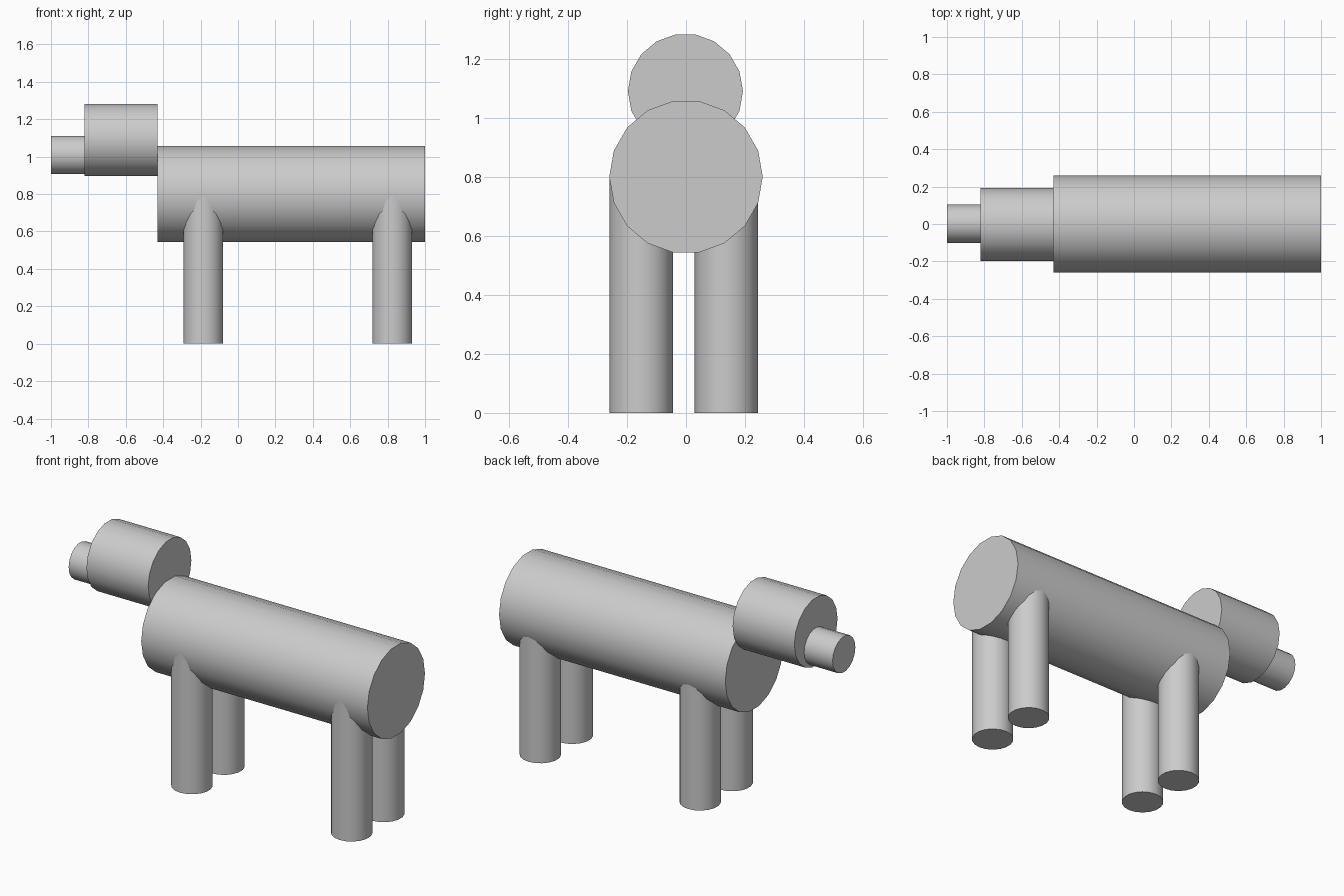
import bpy
from math import pi, radians

if "Cube" in bpy.data.objects:
    bpy.data.objects.remove(bpy.data.objects["Cube"])


def cylinder(name, radius, start, end, axis):
    """18-sided capped cylinder between two points along x or z."""
    mid = [(a + b) / 2 for a, b in zip(start, end)]
    depth = sum(abs(b - a) for a, b in zip(start, end))
    rotation = (0, pi / 2, 0) if axis == "x" else (0, 0, 0)
    bpy.ops.mesh.primitive_cylinder_add(
        vertices=18, radius=radius, depth=depth, location=mid, rotation=rotation)
    obj = bpy.context.object
    obj.name = name
    bpy.ops.object.shade_smooth_by_angle(angle=radians(30))
    return obj


# Body, head and snout lie along x
cylinder("body", 0.26, (-0.43, 0, 0.80), (1.0, 0, 0.80), "x")
cylinder("head", 0.195, (-0.82, -0.002, 1.09), (-0.43, -0.002, 1.09), "x")
cylinder("snout", 0.103, (-1.0, 0.002, 1.01), (-0.82, 0.002, 1.01), "x")

# Four legs run up into the body
for end, x in (("front", -0.185), ("rear", 0.825)):
    for side, y in (("right", -0.152), ("left", 0.137)):
        cylinder(f"{end}_{side}_leg", 0.1075, (x, y, 0), (x, y, 0.80), "z")
